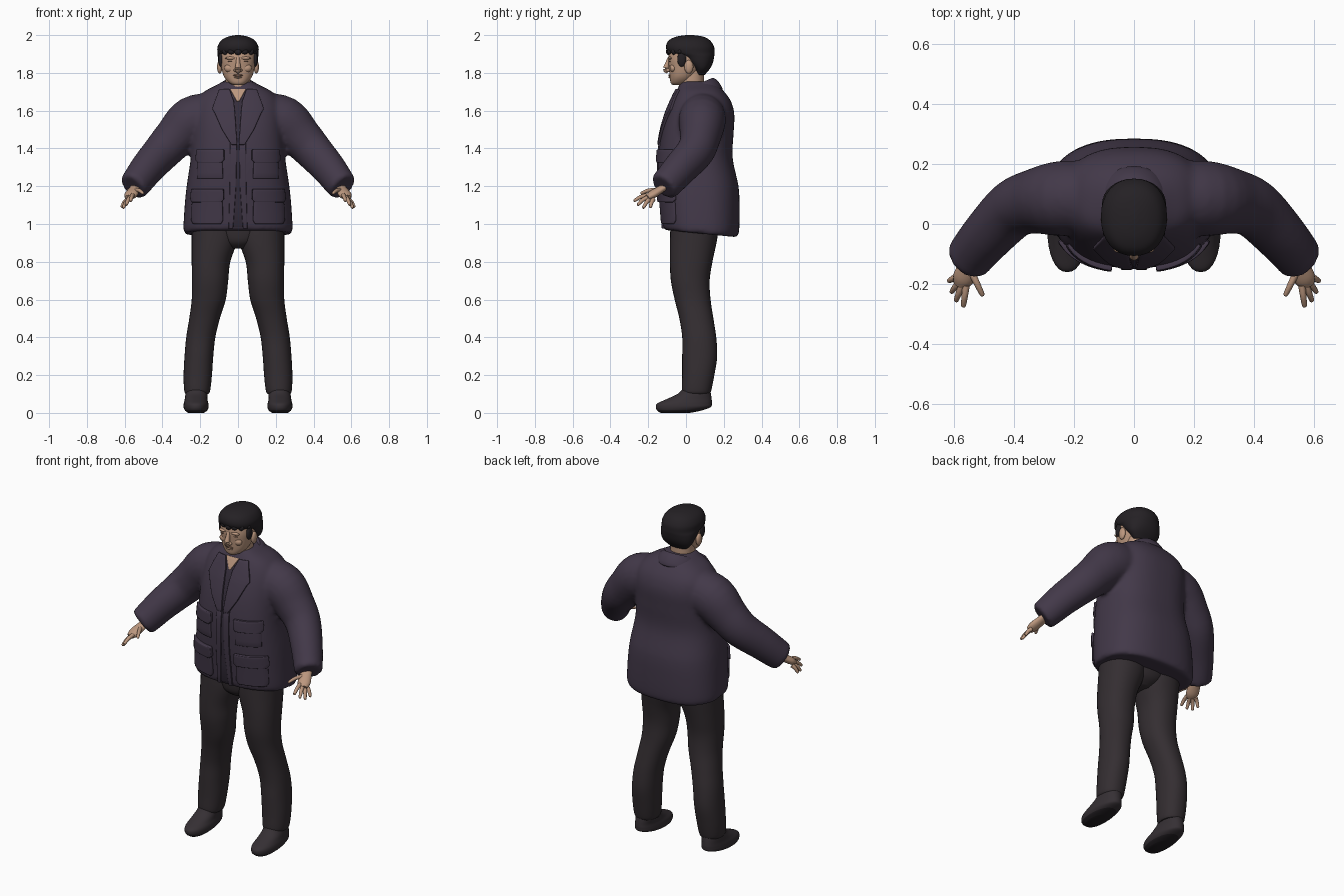
import bpy, bmesh, math
from mathutils import Vector

cube = bpy.data.objects.get("Cube")
if cube:
    bpy.data.objects.remove(cube, do_unlink=True)

made = []


def material(name, rgb):
    m = bpy.data.materials.new(name)
    m.use_nodes = True
    m.diffuse_color = (*rgb, 1)
    m.node_tree.nodes["Principled BSDF"].inputs["Base Color"].default_value = (*rgb, 1)
    return m


JACKET = material("plum jacket", (.055, .040, .066))
LINING = material("dark lining", (.035, .026, .043))
TROUSERS = material("charcoal trousers", (.034, .027, .031))
SHOE = material("dark shoe", (.036, .029, .034))
SOLE = material("black sole", (.016, .013, .016))
HAIR = material("black hair", (.018, .015, .018))
SKIN = material("skin", (.50, .31, .21))
SHADE = material("brown features", (.20, .11, .075))


def make(name, verts, faces, mat, fix=True):
    me = bpy.data.meshes.new(name)
    me.from_pydata([tuple(v) for v in verts], [], faces)
    if fix:
        bm = bmesh.new()
        bm.from_mesh(me)
        bmesh.ops.recalc_face_normals(bm, faces=bm.faces)
        bm.to_mesh(me)
        bm.free()
    me.materials.append(mat)
    ob = bpy.data.objects.new(name, me)
    bpy.context.scene.collection.objects.link(ob)
    made.append(ob)
    return ob


def dense(rows, k=5):
    """Catmull-Rom refinement of a table of rows."""
    out = []
    for i in range(len(rows) - 1):
        p0, p1 = rows[max(i - 1, 0)], rows[i]
        p2, p3 = rows[i + 1], rows[min(i + 2, len(rows) - 1)]
        for s in range(k):
            t = s / k
            out.append([b + .5 * t * (c - a + t * (2*a - 5*b + 4*c - d + t * (3*b - a - 3*c + d)))
                        for a, b, c, d in zip(p0, p1, p2, p3)])
    return out + [list(rows[-1])]


def skin_rings(rings):
    n = len(rings[0])
    faces = [(j*n + i, j*n + (i+1) % n, (j+1)*n + (i+1) % n, (j+1)*n + i)
             for j in range(len(rings) - 1) for i in range(n)]
    faces += [tuple(range(n)), tuple(range(len(rings)*n - n, len(rings)*n))]
    return [v for r in rings for v in r], faces


def power(v, e):
    return math.copysign(abs(v) ** e, v)


def loft(name, rows, mat, n=2.2, sides=32, tilt=0, side=1):
    """Stack rounded rings; each row is z, centre x, half width, front y, back y."""
    rings = []
    for z, xc, rx, yf, yb in dense(rows):
        ring = []
        for i in range(sides):
            a = 2 * math.pi * i / sides
            y = (yf + yb) / 2 + (yb - yf) / 2 * power(math.sin(a), 2 / n)
            drop = tilt * (y - .07) * max(0, 1.2 - z) * 4
            ring.append((side * (xc + rx * power(math.cos(a), 2 / n)), y, z - drop))
        rings.append(ring)
    return make(name, *skin_rings(rings), mat)


def tube(name, path, mat, sides=24, wide=1, tall=1, side=1):
    """Sweep a round section along points of x, y, z, radius."""
    rows = dense(path, 4)
    pts = [Vector(r[:3]) for r in rows]
    rings = []
    for i, p in enumerate(pts):
        t = (pts[min(i + 1, len(pts) - 1)] - pts[max(i - 1, 0)]).normalized()
        u = t.cross(Vector((0, 0, 1))).normalized()
        v = u.cross(t)
        ring = []
        for k in range(sides):
            a = 2 * math.pi * k / sides
            q = p + rows[i][3] * (u * wide * math.cos(a) + v * tall * math.sin(a))
            ring.append((side * q.x, q.y, q.z))
        rings.append(ring)
    return make(name, *skin_rings(rings), mat)


def ball(name, loc, size, mat):
    bm = bmesh.new()
    bmesh.ops.create_uvsphere(bm, u_segments=16, v_segments=10, radius=1)
    verts = [[l + s * c for l, s, c in zip(loc, size, v.co)] for v in bm.verts]
    faces = [[v.index for v in f.verts] for f in bm.faces]
    bm.free()
    return make(name, verts, faces, mat)


# Jacket body and sleeves, fused into one soft garment
BODY_N = 2.5
body = [(.95, 0, .283, -.115, .268), (.98, 0, .289, -.122, .281), (1.09, 0, .283, -.132, .284),
        (1.2, 0, .272, -.142, .278), (1.35, 0, .250, -.146, .247), (1.48, 0, .242, -.130, .252),
        (1.58, 0, .238, -.103, .256), (1.65, 0, .222, -.075, .238), (1.70, 0, .180, -.052, .203),
        (1.735, 0, .115, -.035, .165), (1.755, 0, .080, -.025, .135)]
jacket = loft("jacket", body, JACKET, BODY_N, 48, tilt=.1)
arm = [(.12, .09, 1.575, .122), (.24, .085, 1.545, .132), (.33, .075, 1.46, .114),
       (.40, .05, 1.385, .103), (.48, -.03, 1.295, .093), (.535, -.095, 1.222, .085),
       (.55, -.115, 1.205, .082), (.557, -.123, 1.197, .070)]
sleeves = [tube("sleeve", arm, JACKET, wide=.95, side=s) for s in (1, -1)]
bm = bmesh.new()
for ob in [jacket] + sleeves:
    bm.from_mesh(ob.data)
bm.to_mesh(jacket.data)
bm.free()
for ob in sleeves:
    made.remove(ob)
    bpy.data.objects.remove(ob, do_unlink=True)
mod = jacket.modifiers.new("fuse", 'REMESH')
mod.mode, mod.voxel_size, mod.use_smooth_shade = 'VOXEL', .012, True
mod = jacket.modifiers.new("soften", 'SMOOTH')
mod.factor, mod.iterations = .5, 6

body_rows = dense(body)


def front_y(x, z):
    """Front surface of the jacket body."""
    for a, b in zip(body_rows, body_rows[1:]):
        if z <= b[0]:
            break
    t = min(max((z - a[0]) / (b[0] - a[0]), 0), 1)
    rx, yf, yb = [a[i] + t * (b[i] - a[i]) for i in (2, 3, 4)]
    r = min(abs(x) / rx, .98)
    return (yf + yb) / 2 - (yb - yf) / 2 * (1 - r ** BODY_N) ** (1 / BODY_N)


def patch(name, rows, lift, mat=JACKET, side=1, cols=8, thick=.022):
    """Cloth panel lying on the jacket front; rows run downward as z, x0, x1."""
    rows = [r for a, b in zip(rows, rows[1:])
            for r in ([p + (q - p) * k / 4 for p, q in zip(a, b)] for k in range(4))] + [rows[-1]]
    verts, faces, n = [], [], cols + 1
    for z, x0, x1 in rows:
        if side < 0:
            x0, x1 = -x1, -x0
        for i in range(n):
            x = x0 + (x1 - x0) * i / cols
            verts.append((x, front_y(x, z) - lift, z))
    for j in range(len(rows) - 1):
        faces += [((j+1)*n + i, (j+1)*n + i + 1, j*n + i + 1, j*n + i) for i in range(cols)]
    ob = make(name, verts, faces, mat, fix=False)
    mod = ob.modifiers.new("thickness", 'SOLIDIFY')
    mod.thickness, mod.offset = thick, -1
    mod = ob.modifiers.new("soft_edge", 'BEVEL')
    mod.width, mod.segments, mod.limit_method, mod.angle_limit = .005, 2, 'ANGLE', .8
    return ob


# Front opening, lapels and pockets
patch("inner_front", [(1.67, -.03, .03), (1.42, -.03, .03), (.985, -.03, .03)], .003, LINING)
patch("throat", [(1.715, -.042, .042), (1.65, -.006, .006)], .007, SKIN)
for s, tag in ((1, "left"), (-1, "right")):
    patch(tag + "_lapel", [(1.715, .045, .10), (1.65, .022, .125), (1.61, .018, .138),
                           (1.59, .016, .125), (1.5, .010, .085), (1.42, .004, .035)], .013, side=s)
    patch(tag + "_front_edge", [(1.43, .006, .042), (1.2, .010, .044), (.975, .026, .05)], .007, side=s)
    patch(tag + "_chest_pocket", [(1.37, .085, .215), (1.24, .08, .22)], .008, side=s)
    patch(tag + "_chest_flap", [(1.395, .075, .222), (1.34, .075, .228), (1.325, .09, .215)], .017, side=s)
    patch(tag + "_hip_pocket", [(1.16, .085, .245), (1.02, .08, .25), (1.0, .09, .24)], .012, side=s)
    patch(tag + "_hip_flap", [(1.185, .078, .250), (1.13, .075, .255), (1.115, .09, .245)], .021, side=s)

# Folded collar around the neck
steps = 32
angles = [math.radians(-150 + 300 * i / steps) for i in range(steps + 1)]
profile = [(.080, .045, .080, 1.715, .035), (.090, .050, .090, 1.738, .040),
           (.112, .058, .110, 1.715, .038), (.132, .066, .128, 1.675, .035)]
verts = [(rx * math.sin(a), yc + ry * math.cos(a), z + dz * math.cos(a))
         for rx, yc, ry, z, dz in profile for a in angles]
w = steps + 1
collar = make("collar", verts, [(j*w + i, j*w + i + 1, (j+1)*w + i + 1, (j+1)*w + i)
                                for j in range(len(profile) - 1) for i in range(steps)], JACKET)
mod = collar.modifiers.new("thickness", 'SOLIDIFY')
mod.thickness, mod.offset = .012, 0
mod = collar.modifiers.new("rounding", 'SUBSURF')
mod.levels = mod.render_levels = 1

# Trousers and shoes
loft("trouser_seat", [(.87, 0, .05, -.03, .10), (.91, 0, .12, -.07, .15), (1.0, 0, .22, -.08, .18)], TROUSERS)
leg = [(1.02, .123, .122, -.08, .175), (.92, .123, .122, -.085, .165), (.8, .143, .102, -.085, .14),
       (.7, .148, .096, -.08, .125), (.6, .155, .09, -.06, .13), (.5, .177, .081, -.035, .145),
       (.4, .197, .077, -.02, .16), (.3, .207, .076, -.02, .165), (.2, .213, .075, -.02, .15),
       (.12, .216, .069, -.022, .134), (.10, .216, .060, -.015, .125)]
foot = [(0, .222, .042, -.135, .02), (.012, .222, .058, -.152, .08), (.03, .222, .066, -.160, .13),
        (.05, .222, .065, -.152, .137), (.072, .222, .060, -.105, .136), (.1, .22, .058, -.045, .132),
        (.13, .218, .055, -.015, .125)]
for s, tag in ((1, "left"), (-1, "right")):
    loft(tag + "_trouser_leg", leg, TROUSERS, side=s)
    shoe = loft(tag + "_shoe", foot, SHOE, side=s)
    shoe.data.materials.append(SOLE)
    for f in shoe.data.polygons:
        f.material_index = int(f.center.z < .016)

# Hands: thumb, index, middle, ring and little finger as base and tip
palm = [(.535, -.10, 1.205, .028), (.55, -.14, 1.18, .033), (.567, -.18, 1.155, .036), (.577, -.205, 1.14, .024)]
digits = {"thumb": ((.543, -.155, 1.18), (.502, -.24, 1.163)),
          "index_finger": ((.558, -.205, 1.152), (.568, -.277, 1.122)),
          "middle_finger": ((.571, -.20, 1.142), (.593, -.258, 1.100)),
          "ring_finger": ((.580, -.19, 1.133), (.608, -.228, 1.084)),
          "little_finger": ((.586, -.173, 1.130), (.617, -.19, 1.088))}
for s, tag in ((1, "left"), (-1, "right")):
    tube(tag + "_palm", palm, SKIN, 16, wide=1, tall=.6, side=s)
    for finger, (base, tip) in digits.items():
        a, b = Vector(base), Vector(tip)
        mid = a.lerp(b, .5) + Vector((0, 0, .006))
        path = [(*a, .012), (*mid, .0105), (*a.lerp(b, .92), .008), (*b, .003)]
        tube(tag + "_" + finger, path, SKIN, 10, side=s)

# Neck, face and features
loft("neck", [(1.64, 0, .068, -.045, .1), (1.72, 0, .067, -.04, .095), (1.82, 0, .068, -.02, .095)], SKIN)
loft("face", [(1.735, 0, .022, -.070, -.02), (1.748, 0, .048, -.081, .015), (1.78, 0, .074, -.086, .05),
              (1.83, 0, .089, -.091, .09), (1.88, 0, .095, -.094, .11), (1.93, 0, .088, -.080, .11),
              (1.965, 0, .05, -.04, .07)], SKIN, 2.3)
tube("nose", [(0, -.088, 1.88, .009), (0, -.098, 1.85, .012), (0, -.106, 1.82, .016), (0, -.095, 1.804, .010)],
     SKIN, 12)
ball("upper_lip", (0, -.085, 1.787, ), (.026, .008, .006), SHADE)
ball("lower_lip", (0, -.084, 1.777), (.022, .009, .006), SKIN)
for s, tag in ((1, "left"), (-1, "right")):
    ball(tag + "_nostril", (s * .014, -.094, 1.814), (.009, .012, .009), SKIN)
    ball(tag + "_brow", (s * .038, -.085, 1.878), (.030, .012, .008), SKIN)
    ball(tag + "_eye", (s * .037, -.083, 1.860), (.017, .008, .004), SHADE)
    ball(tag + "_cheek", (s * .045, -.068, 1.825), (.028, .018, .022), SKIN)
    ball(tag + "_ear", (s * .097, .015, 1.832), (.014, .024, .036), SKIN)
    ball(tag + "_sideburn", (s * .091, -.022, 1.872), (.013, .024, .040), HAIR)

# Hair cap with a fringe of tufts
loft("hair", [(1.79, 0, .060, .05, .100), (1.82, 0, .090, .038, .125), (1.85, 0, .102, .005, .141),
              (1.885, 0, .107, -.035, .149), (1.907, 0, .109, -.092, .151), (1.94, 0, .108, -.106, .148),
              (1.973, 0, .088, -.090, .126), (1.992, 0, .052, -.05, .09), (2.0, 0, .012, .0, .04)], HAIR, 2.2)
for i in range(7):
    a = math.radians(-66 + 22 * i)
    ball("fringe_tuft", (.092 * math.sin(a), .01 - .102 * math.cos(a), 1.914), (.02, .014, .016 + .004 * (i % 2)), HAIR)

# Smooth shading with sharp creases kept
for ob in bpy.context.selected_objects:
    ob.select_set(False)
for ob in made:
    ob.select_set(True)
bpy.context.view_layer.objects.active = jacket
bpy.ops.object.shade_smooth_by_angle(angle=math.radians(50))
